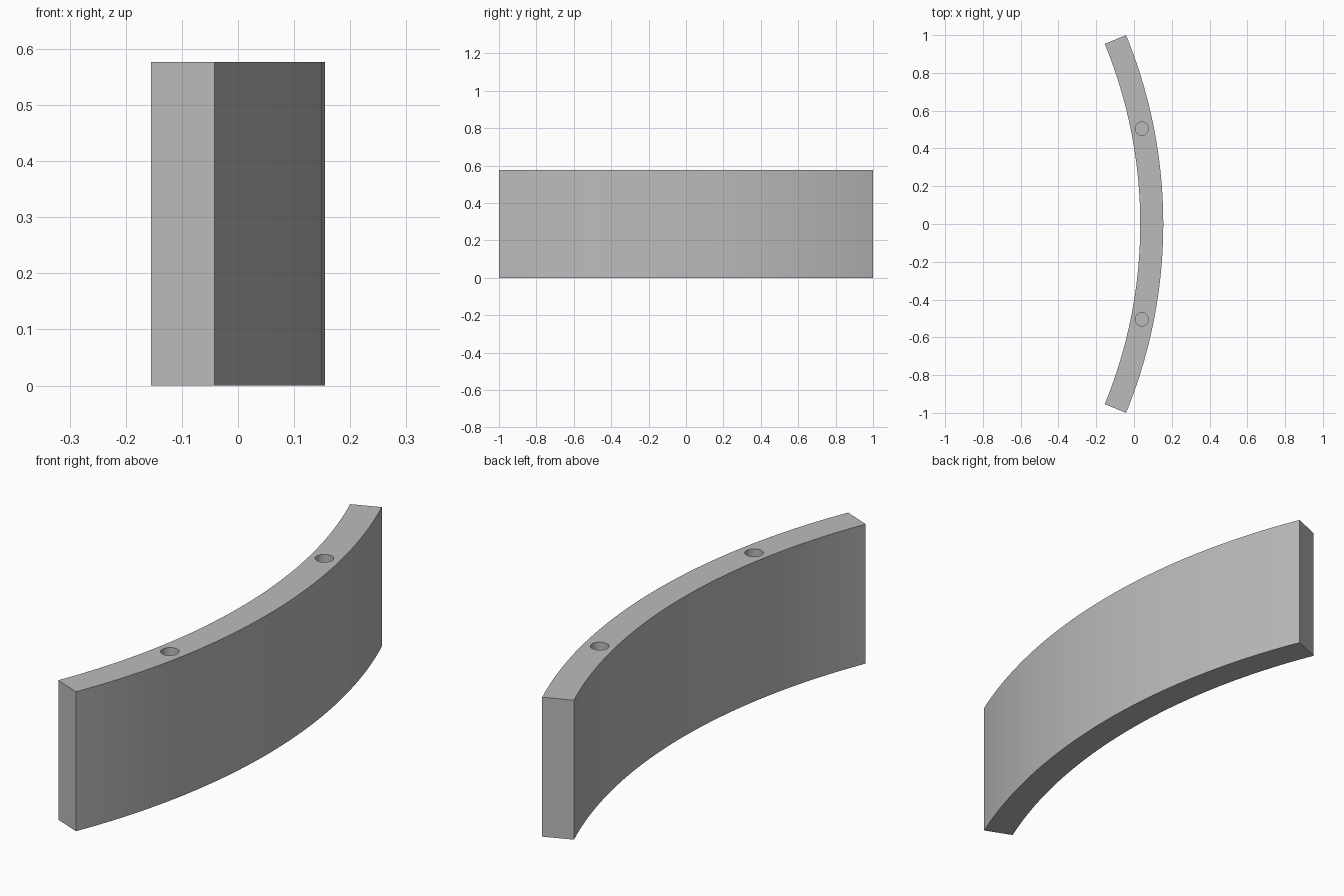
import bpy
import bmesh
from math import sin, cos, asin
from mathutils import Matrix, Vector

cube = bpy.data.objects.get("Cube")
if cube:
    bpy.data.objects.remove(cube, do_unlink=True)

HEIGHT = 0.577
OUTER, INNER = 2.637, 2.515
CENTRE_X = 0.155 - OUTER
HALF_ANGLE = asin(1 / OUTER)
SEGMENTS = 48
HOLE_RADIUS, HOLE_DEPTH = 0.035, 0.2

grey = bpy.data.materials.new("plain grey")
grey.use_nodes = True
grey.diffuse_color = (0.5, 0.5, 0.5, 1)
grey.node_tree.nodes["Principled BSDF"].inputs["Base Color"].default_value = grey.diffuse_color


def make_object(name, bm):
    bmesh.ops.recalc_face_normals(bm, faces=bm.faces)
    mesh = bpy.data.meshes.new(name)
    bm.to_mesh(mesh)
    bm.free()
    mesh.materials.append(grey)
    obj = bpy.data.objects.new(name, mesh)
    bpy.context.collection.objects.link(obj)
    return obj


def arc(radius):
    angles = [HALF_ANGLE * (2 * i / SEGMENTS - 1) for i in range(SEGMENTS + 1)]
    return [Vector((CENTRE_X + radius * cos(a), radius * sin(a), 0)) for a in angles]


# Curved block: ring-sector profile extruded upward
bm = bmesh.new()
profile = arc(OUTER) + arc(INNER)[::-1]
base = bm.faces.new([bm.verts.new(p) for p in profile])
top = bmesh.ops.extrude_face_region(bm, geom=[base])["geom"]
bmesh.ops.translate(bm, vec=(0, 0, HEIGHT),
                    verts=[v for v in top if isinstance(v, bmesh.types.BMVert)])
block = make_object("curved_block", bm)

# Two blind round holes sunk into the top
bm = bmesh.new()
for side in (-1, 1):
    bmesh.ops.create_cone(bm, cap_ends=True, segments=32, radius1=HOLE_RADIUS,
                          radius2=HOLE_RADIUS, depth=2 * HOLE_DEPTH,
                          matrix=Matrix.Translation((0.042, side * 0.505, HEIGHT)))
cutter = make_object("hole_cutter", bm)
cutter.hide_render = True
cutter.hide_set(True)

holes = block.modifiers.new("holes", 'BOOLEAN')
holes.operation = 'DIFFERENCE'
holes.solver = 'EXACT'
holes.object = cutter
bpy.ops.object.select_all(action='DESELECT')
bpy.context.view_layer.objects.active = block
block.select_set(True)
bpy.ops.object.modifier_apply(modifier=holes.name)
bpy.data.objects.remove(cutter, do_unlink=True)
